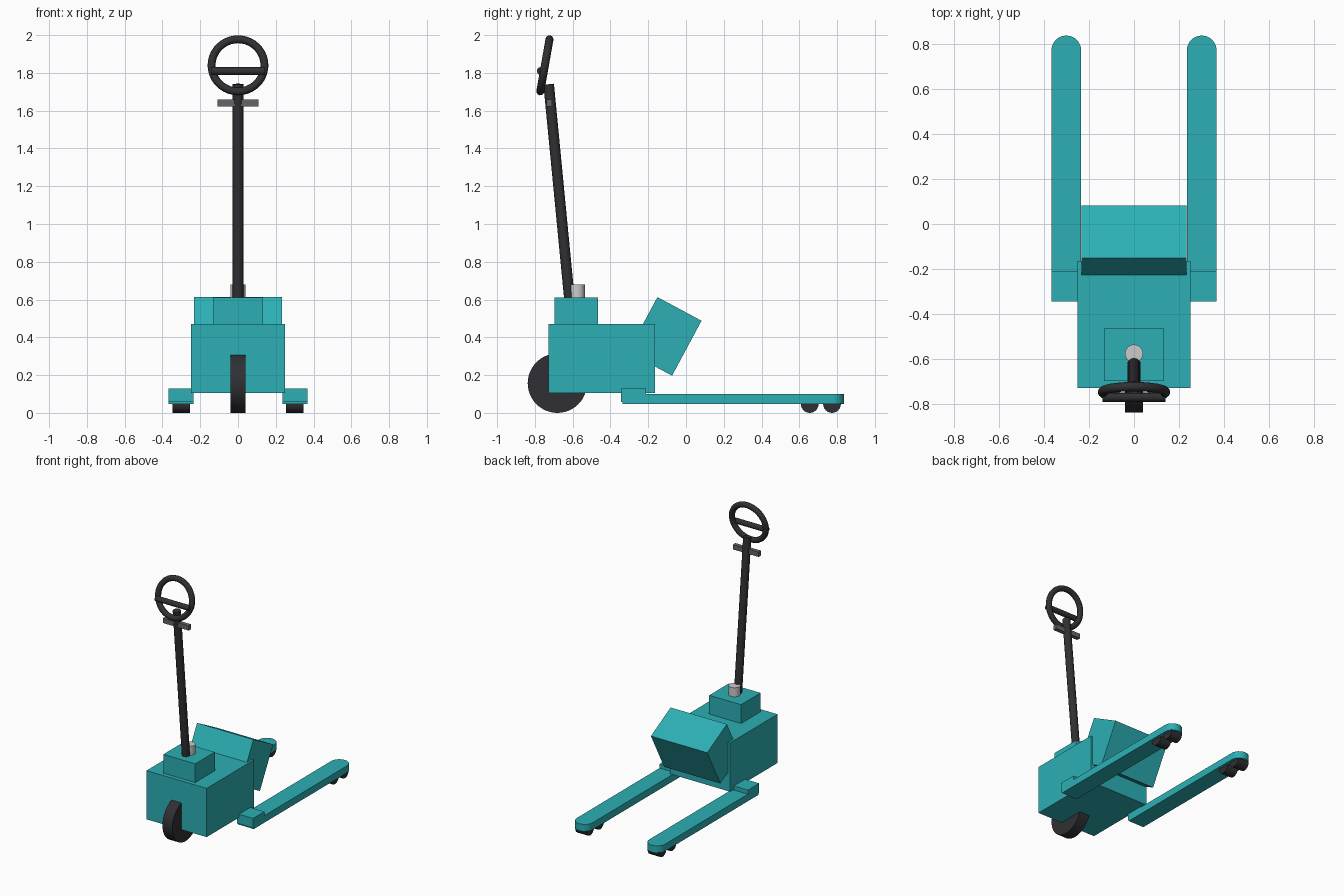
import bpy, bmesh, math
from mathutils import Vector

if "Cube" in bpy.data.objects:
    bpy.data.objects.remove(bpy.data.objects["Cube"])


def material(name, rgb):
    m = bpy.data.materials.new(name)
    m.diffuse_color = (*rgb, 1)
    m.use_nodes = True
    m.node_tree.nodes["Principled BSDF"].inputs["Base Color"].default_value = m.diffuse_color
    return m


TEAL = material("teal_paint", (0.025, 0.43, 0.46))
BLACK = material("black_rubber", (0.03, 0.03, 0.035))
GREY = material("dark_grey_metal", (0.13, 0.13, 0.13))


def finish(name, mat, smooth=False):
    ob = bpy.context.object
    ob.name = name
    if mat:
        ob.data.materials.append(mat)
    if smooth:
        bpy.ops.object.shade_smooth_by_angle(angle=math.radians(35))
    return ob


def box(name, center, size, mat, tilt=0):
    bpy.ops.mesh.primitive_cube_add(size=1, location=center, rotation=(tilt, 0, 0))
    bpy.context.object.scale = size
    bpy.ops.object.transform_apply(location=False, rotation=False, scale=True)
    return finish(name, mat)


def rod(name, a, b, r, mat, sides=32):
    a, b = Vector(a), Vector(b)
    d = b - a
    bpy.ops.mesh.primitive_cylinder_add(vertices=sides, radius=r, depth=d.length,
                                        location=(a + b) / 2,
                                        rotation=d.to_track_quat('Z', 'Y').to_euler())
    return finish(name, mat, True)


# Chassis, top housing and tilted battery case
box("chassis", (0, -0.447, 0.288), (0.5, 0.564, 0.366), TEAL)
box("top_housing", (0, -0.581, 0.53), (0.265, 0.232, 0.164), TEAL)
box("battery_case", (0, -0.1125, 0.405), (0.468, 0.265, 0.33), TEAL, math.radians(-28.2))

# Drive wheel
rod("drive_wheel", (-0.041, -0.681, 0.157), (0.041, -0.681, 0.157), 0.157, BLACK, 48)

# Steering column with cap, grey lever and ring handle
rod("column_cap", (0, -0.576, 0.6), (0, -0.576, 0.68), 0.04, None)
rod("steering_column", (0, -0.613, 0.56), (0, -0.727, 1.74), 0.028, BLACK, 20)
box("control_lever", (0, -0.724, 1.64), (0.215, 0.03, 0.036), GREY)
bpy.ops.mesh.primitive_torus_add(major_radius=0.14, minor_radius=0.021,
                                 major_segments=40, minor_segments=12,
                                 location=(0, -0.747, 1.84),
                                 rotation=(math.radians(80), 0, 0))
finish("handle_ring", BLACK, True)
rod("handle_crossbar", (-0.14, -0.77, 1.81), (0.14, -0.77, 1.81), 0.02, BLACK, 20)


def fork(name, x):
    # Long bar with a rounded tip
    r, tip, back = 0.066, 0.8375, -0.337
    outline = [(x - r, back), (x + r, back)]
    for i in range(17):
        a = math.pi * i / 16
        outline.append((x + r * math.cos(a), tip - r + r * math.sin(a)))
    bm = bmesh.new()
    face = bm.faces.new([bm.verts.new((px, py, 0.047)) for px, py in outline])
    up = bmesh.ops.extrude_face_region(bm, geom=[face])["geom"]
    bmesh.ops.translate(bm, vec=(0, 0, 0.053),
                        verts=[v for v in up if isinstance(v, bmesh.types.BMVert)])
    bmesh.ops.recalc_face_normals(bm, faces=bm.faces)
    me = bpy.data.meshes.new(name)
    bm.to_mesh(me)
    bm.free()
    ob = bpy.data.objects.new(name, me)
    bpy.context.collection.objects.link(ob)
    bpy.ops.object.select_all(action='DESELECT')
    bpy.context.view_layer.objects.active = ob
    ob.select_set(True)
    finish(name, TEAL, True)


# Forks with mounting blocks and tandem rollers
for side, x in (("left", -0.301), ("right", 0.301)):
    fork(f"{side}_fork", x)
    box(f"{side}_fork_mount", (x, -0.278, 0.094), (0.132, 0.134, 0.072), TEAL)
    for label, y in (("rear", 0.655), ("front", 0.773)):
        rod(f"{side}_{label}_roller", (x - 0.046, y, 0.047), (x + 0.046, y, 0.047),
            0.047, BLACK, 24)
